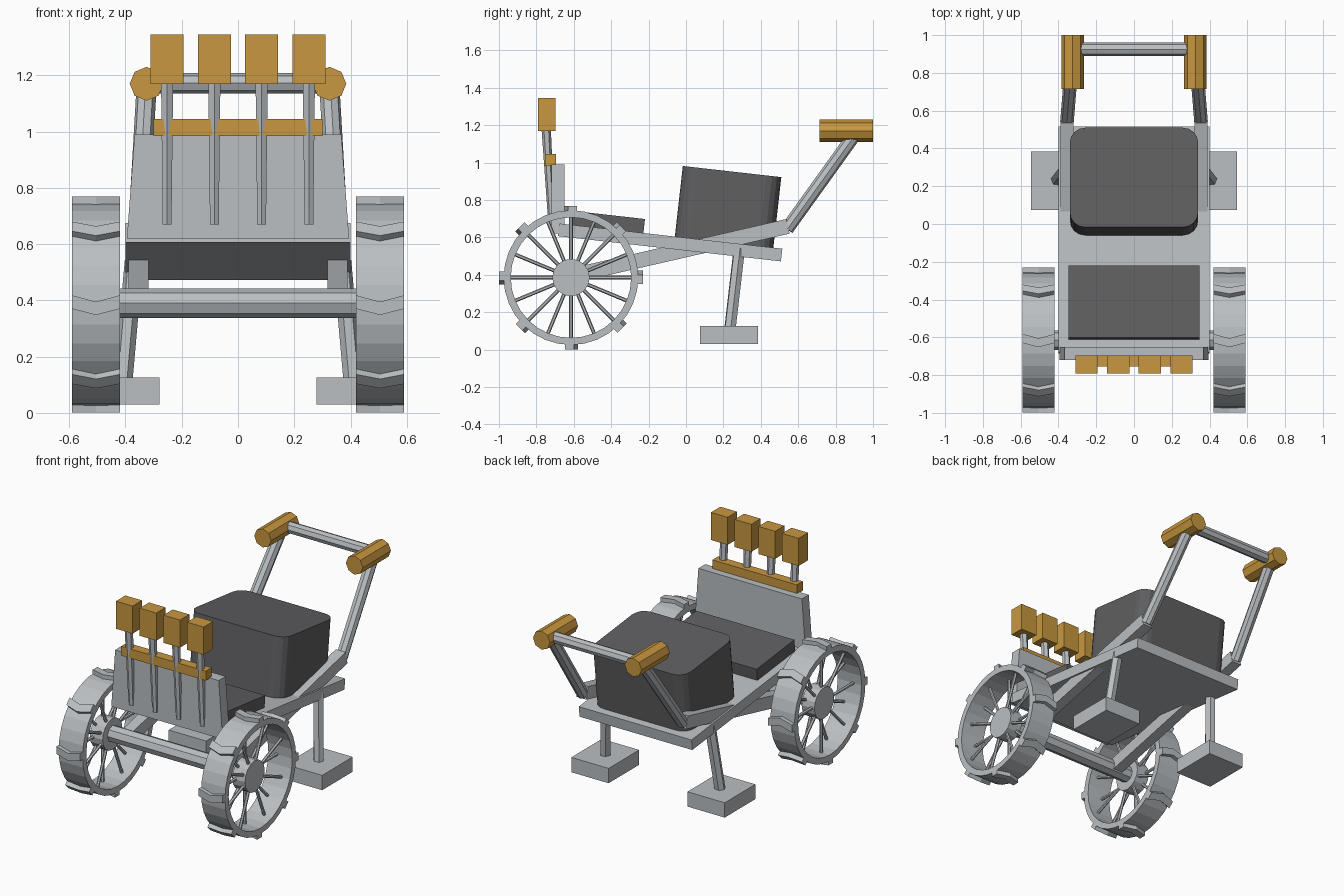
import bpy, bmesh
from math import radians, cos, sin, pi
from mathutils import Matrix, Vector

cube = bpy.data.objects.get("Cube")
if cube:
    bpy.data.objects.remove(cube, do_unlink=True)


def make_material(name, rgb):
    m = bpy.data.materials.new(name)
    m.use_nodes = True
    m.diffuse_color = (*rgb, 1)
    m.node_tree.nodes["Principled BSDF"].inputs["Base Color"].default_value = (*rgb, 1)
    return m


STEEL = make_material("pale steel", (0.49, 0.52, 0.54))
DARK = make_material("dark grey", (0.115, 0.115, 0.12))
BRASS = make_material("brass", (0.58, 0.31, 0.05))
TILT = radians(-6.45)
SIDES = (("left", 1), ("right", -1))


def finish(name, bm, mat):
    bmesh.ops.recalc_face_normals(bm, faces=bm.faces)
    mesh = bpy.data.meshes.new(name)
    bm.to_mesh(mesh)
    bm.free()
    mesh.materials.append(mat)
    ob = bpy.data.objects.new(name, mesh)
    bpy.context.collection.objects.link(ob)
    return ob


def box(name, loc, size, mat, tilt=0, corner=0, top_scale=1):
    """Box tilted about x, with optional rounded upright edges or narrowed top."""
    bm = bmesh.new()
    bmesh.ops.create_cube(bm, size=1)
    for v in bm.verts:
        if v.co.z > 0:
            v.co.x *= top_scale
    bmesh.ops.scale(bm, vec=size, verts=bm.verts)
    if corner:
        upright = [e for e in bm.edges
                   if abs(e.verts[0].co.z - e.verts[1].co.z) > size[2] / 2]
        bmesh.ops.bevel(bm, geom=upright, offset=corner, segments=4,
                        profile=0.5, affect='EDGES')
    bm.transform(Matrix.Translation(loc) @ Matrix.Rotation(tilt, 4, 'X'))
    return finish(name, bm, mat)


def add_bar(bm, a, b, r1, r2, sides):
    a, b = Vector(a), Vector(b)
    d = b - a
    m = Matrix.Translation((a + b) / 2) @ d.to_track_quat('Z', 'Y').to_matrix().to_4x4()
    bmesh.ops.create_cone(bm, cap_ends=True, segments=sides, radius1=r1,
                          radius2=r2, depth=d.length, matrix=m)


def bar(name, a, b, r, mat, sides=8, r2=None):
    bm = bmesh.new()
    add_bar(bm, a, b, r, r2 or r, sides)
    return finish(name, bm, mat)


# Wheels
WY, WZ, WX = -0.615, 0.385, 0.505


def on_wheel(cx, x, r, angle, t=0):
    """Point at radius r and tangential offset t on a wheel centred at cx."""
    return Vector((cx + x, WY + r * cos(angle) - t * sin(angle),
                   WZ + r * sin(angle) + t * cos(angle)))


def rim(name, cx, n=32):
    bm = bmesh.new()
    section = ((-0.085, 0.36), (0.085, 0.36), (0.085, 0.322), (-0.085, 0.322))
    rings = [[bm.verts.new(on_wheel(cx, x, r, 2 * pi * i / n)) for x, r in section]
             for i in range(n)]
    for i in range(n):
        p, q = rings[i], rings[(i + 1) % n]
        for j in range(4):
            k = (j + 1) % 4
            bm.faces.new((p[j], p[k], q[k], q[j]))
    finish(name, bm, STEEL)


def cleats(name, cx):
    bm = bmesh.new()
    chevron = ((-0.085, -0.033), (0, -0.01), (0.085, -0.033),
               (0.085, 0.015), (0, 0.037), (-0.085, 0.015))
    for i in range(8):
        a = i * pi / 4
        low, high = [[bm.verts.new(on_wheel(cx, x, r, a, t)) for x, t in chevron]
                     for r in (0.35, 0.384)]
        for j in range(6):
            k = (j + 1) % 6
            bm.faces.new((low[j], low[k], high[k], high[j]))
        for ring in (low, high):
            bm.faces.new((ring[0], ring[1], ring[4], ring[5]))
            bm.faces.new((ring[1], ring[2], ring[3], ring[4]))
    finish(name, bm, STEEL)


def spokes(name, cx, n=16):
    bm = bmesh.new()
    for i in range(n):
        a = 2 * pi * i / n
        x = 0.025 if i % 2 else -0.025
        add_bar(bm, on_wheel(cx, x, 0.08, a), on_wheel(cx, x, 0.33, a), 0.01, 0.01, 6)
    finish(name, bm, STEEL)


for side, s in SIDES:
    cx = s * WX
    rim(side + "_wheel_rim", cx)
    cleats(side + "_wheel_cleats", cx)
    spokes(side + "_wheel_spokes", cx)
    bar(side + "_wheel_hub", (cx - 0.045, WY, WZ), (cx + 0.045, WY, WZ), 0.1, STEEL, 16)

bar("axle", (-0.48, WY, 0.39), (0.48, WY, 0.39), 0.052, STEEL)

# Body: deck, front panel, seat pad and rear case
box("deck", (0, -0.085, 0.573), (0.8, 1.2, 0.068), STEEL, TILT)
box("front_panel", (0, -0.685, 0.805), (0.79, 0.07, 0.37), STEEL, top_scale=0.93)
box("seat_pad", (0, -0.415, 0.68), (0.695, 0.385, 0.08), DARK, TILT)
box("rear_case", (0, 0.225, 0.763), (0.68, 0.53, 0.38), DARK, TILT, corner=0.08)

# Side rails, push handle, legs and feet
for side, s in SIDES:
    box(side + "_side_rail", (s * 0.354, -0.04, 0.525), (0.07, 1.2, 0.08), STEEL,
        radians(12.9))
    bar(side + "_handle_arm", (s * 0.355, 0.54, 0.645), (s * 0.325, 0.91, 1.16),
        0.036, STEEL)
    bar(side + "_grip", (s * 0.325, 0.715, 1.17), (s * 0.325, 1.0, 1.17), 0.06, BRASS)
    bar(side + "_leg", (s * 0.37, 0.285, 0.54), (s * 0.408, 0.235, 0.11),
        0.033, STEEL, 6)
    box(side + "_foot", (s * 0.412, 0.23, 0.078), (0.265, 0.31, 0.095), STEEL)
bar("handle_crossbar", (-0.32, 0.925, 1.172), (0.32, 0.925, 1.172), 0.036, STEEL)

# Row of levers with brass knobs and clamp strip
for i in range(4):
    x = (i - 1.5) * 0.168
    bar(f"lever_{i + 1}", (x, -0.718, 0.67), (x, -0.748, 1.19), 0.018, STEEL, 6, 0.025)
    box(f"lever_knob_{i + 1}", (x, -0.745, 1.257), (0.118, 0.095, 0.177), BRASS)
box("lever_strip", (0, -0.725, 1.015), (0.6, 0.06, 0.06), BRASS)
